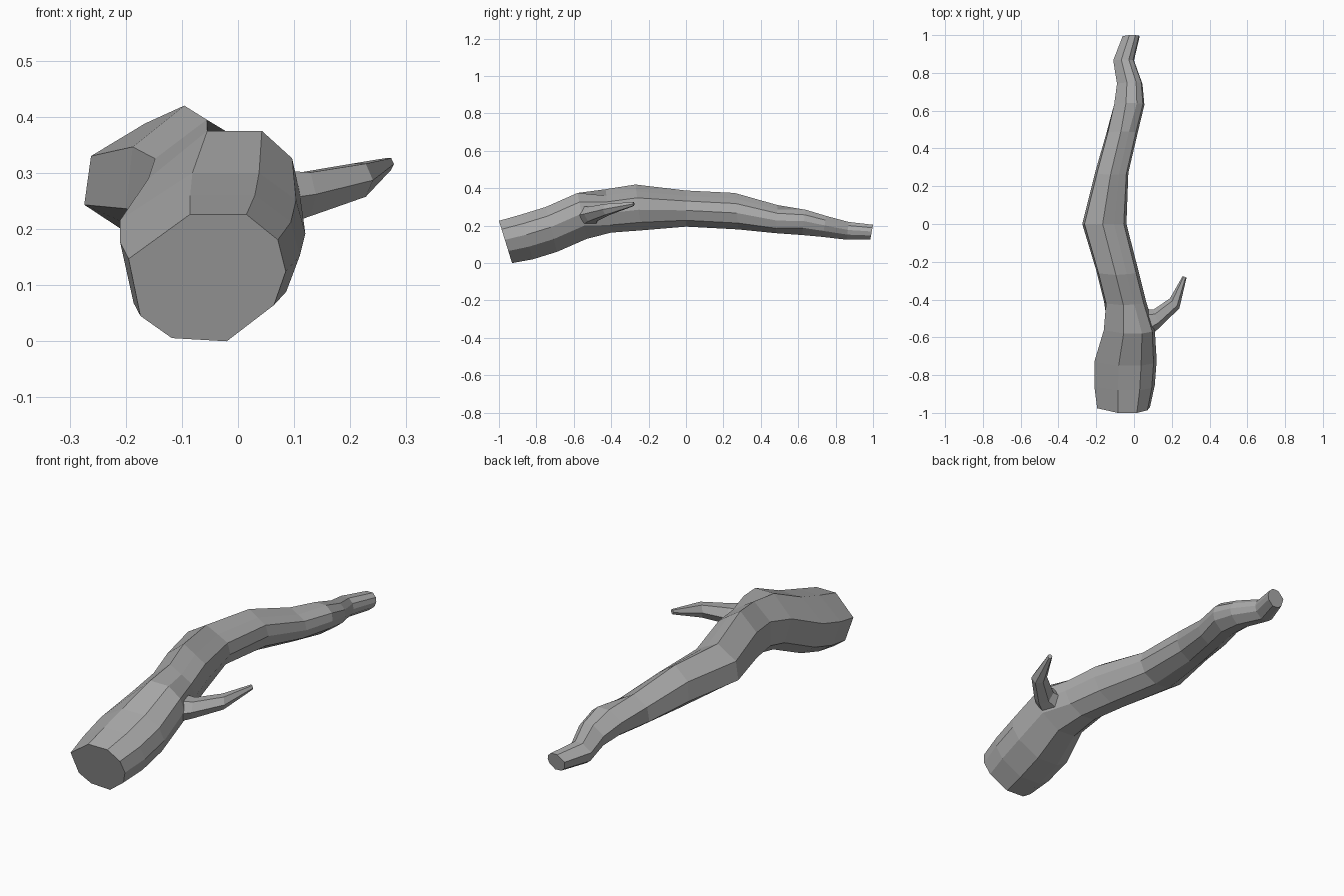
import bpy
import bmesh
from math import sin, cos, tau
from mathutils import Vector

cube = bpy.data.objects.get("Cube")
if cube:
    bpy.data.objects.remove(cube)

bark = bpy.data.materials.new("grey bark")
bark.use_nodes = True
colour = (0.4, 0.4, 0.4, 1)
bark.diffuse_color = colour
bark.node_tree.nodes["Principled BSDF"].inputs["Base Color"].default_value = colour


def loft(name, rings):
    """Skin a closed tube with flat ends through rings of points."""
    bm = bmesh.new()
    loops = [[bm.verts.new(p) for p in ring] for ring in rings]
    n = len(loops[0])
    for a, b in zip(loops, loops[1:]):
        for i in range(n):
            j = (i + 1) % n
            bm.faces.new((a[i], a[j], b[j], b[i]))
    bm.faces.new(loops[0])
    bm.faces.new(loops[-1])
    bmesh.ops.recalc_face_normals(bm, faces=bm.faces)
    mesh = bpy.data.meshes.new(name)
    bm.to_mesh(mesh)
    bm.free()
    mesh.materials.append(bark)
    obj = bpy.data.objects.new(name, mesh)
    bpy.context.collection.objects.link(obj)
    return obj


# Uneven cross-section of the trunk, as (x, z) within -1..1
section = [(-.22, 1), (.5, 1), (.9, .6), (1, .1), (.85, -.43),
           (.25, -1), (-.45, -.95), (-.85, -.6), (-1, .3)]
# The middle of the trunk comes to a ridge on top
ridged = [(-.05, 1), (.45, .7), (.88, .42), (1, -.1), (.8, -.65),
          (.25, -1), (-.4, -.95), (-.95, -.5), (-.85, .4)]

# Trunk stations: y at top, y at bottom, left x, right x, low z, high z, section
stations = [
    (-1, -.93, -.195, .085, 0, .226, section),
    (-.88, -.82, -.21, .11, .02, .26, section),
    (-.75, -.69, -.21, .12, .06, .3, section),
    (-.58, -.53, -.16, .11, .13, .375, section),
    (-.43, -.4, -.165, .065, .163, .395, ridged),
    (-.27, -.24, -.205, .025, .175, .42, ridged),
    (0, 0, -.28, -.04, .195, .388, ridged),
    (.26, .28, -.21, -.03, .18, .375, ridged),
    (.49, .48, -.15, .02, .16, .31, ridged),
    (.64, .62, -.105, .055, .15, .285, section),
    (.75, .73, -.09, .045, .14, .252, section),
    (.87, .86, -.11, 0, .125, .22, section),
    (1, .985, -.06, .03, .125, .205, section),
]
rings = []
for top, low, x0, x1, z0, z1, shape in stations:
    rings.append([((x0 + x1) / 2 + u * (x1 - x0) / 2,
                   (top + low) / 2 + v * (top - low) / 2,
                   (z0 + z1) / 2 + v * (z1 - z0) / 2) for u, v in shape])
loft("trunk", rings)

# Side twig: centre, half width, half height, direction in plan
twig = [
    ((.03, -.53, .25), .09, .065, (1, .3)),
    ((.12, -.5, .262), .05, .045, (1, .4)),
    ((.215, -.42, .287), .036, .034, (.7, .7)),
    ((.268, -.28, .316), .011, .012, (.4, .9)),
]
rings = []
for centre, width, height, (dx, dy) in twig:
    side = Vector((-dy, dx, 0)).normalized()
    rings.append([Vector(centre) + side * width * cos(tau * i / 6)
                  + Vector((0, 0, height * sin(tau * i / 6)))
                  for i in range(6)])
loft("side_twig", rings)
